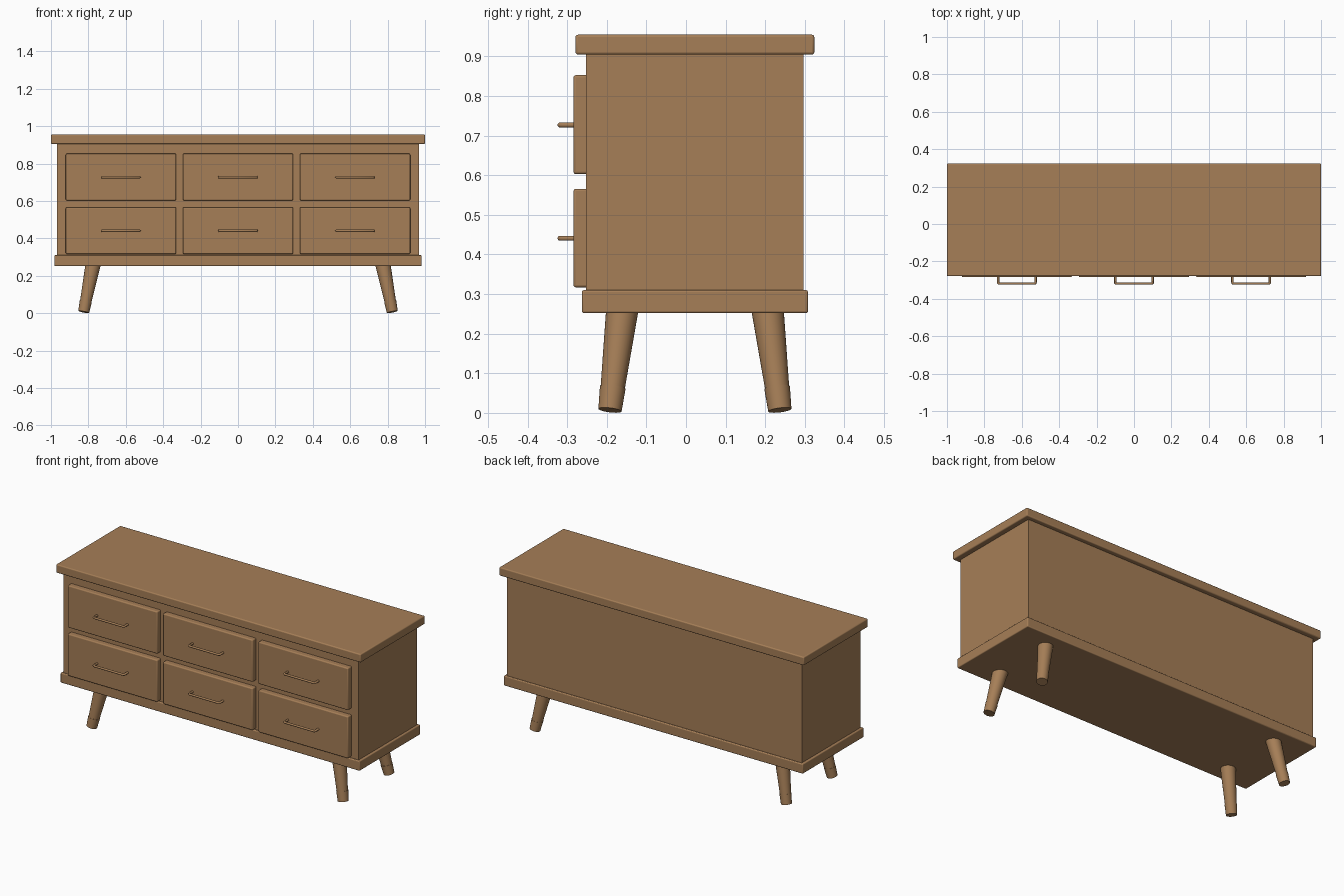
import bpy
from math import radians
from mathutils import Vector

cube = bpy.data.objects.get("Cube")
if cube:
    bpy.data.objects.remove(cube, do_unlink=True)

wood = bpy.data.materials.new("warm_wood")
wood.use_nodes = True
wood.diffuse_color = (0.38, 0.21, 0.095, 1)
wood.node_tree.nodes["Principled BSDF"].inputs["Base Color"].default_value = wood.diffuse_color

MID_Y = 0.0225          # depth centre of the cabinet body
DRAWER_FRONT = -0.284


def smooth(obj):
    bpy.ops.object.select_all(action='DESELECT')
    obj.select_set(True)
    bpy.context.view_layer.objects.active = obj
    bpy.ops.object.shade_smooth_by_angle(angle=radians(35))


def box(name, low, high, bevel=0.0):
    """Box between two corners with softly rounded edges."""
    low, high = Vector(low), Vector(high)
    bpy.ops.mesh.primitive_cube_add(size=1, location=(low + high) / 2)
    obj = bpy.context.object
    obj.name = name
    obj.scale = high - low
    bpy.ops.object.transform_apply(location=False, rotation=False, scale=True)
    obj.data.materials.append(wood)
    if bevel:
        mod = obj.modifiers.new("rounded_edges", 'BEVEL')
        mod.width = bevel
        mod.segments = 3
        smooth(obj)
    return obj


def tapered(name, start, end, r_start, r_end):
    """Round tapered rod from start to end."""
    start, end = Vector(start), Vector(end)
    axis = end - start
    bpy.ops.mesh.primitive_cone_add(vertices=32, radius1=r_start, radius2=r_end,
                                    depth=axis.length, location=(start + end) / 2)
    obj = bpy.context.object
    obj.name = name
    obj.rotation_mode = 'QUATERNION'
    obj.rotation_quaternion = axis.to_track_quat('Z', 'Y')
    obj.data.materials.append(wood)
    smooth(obj)
    return obj


def handle(name, x, z):
    """Slim bar pull bent from a round rod."""
    half, back, front = 0.1, DRAWER_FRONT + 0.004, -0.3185
    curve = bpy.data.curves.new(name, 'CURVE')
    curve.dimensions = '3D'
    curve.bevel_depth = 0.0065
    curve.bevel_resolution = 3
    spline = curve.splines.new('POLY')
    path = [(-half, back), (-half, front + 0.004), (-half + 0.004, front),
            (half - 0.004, front), (half, front + 0.004), (half, back)]
    spline.points.add(len(path) - 1)
    for point, (px, py) in zip(spline.points, path):
        point.co = (x + px, py, z, 1)
    curve.materials.append(wood)
    obj = bpy.data.objects.new(name, curve)
    bpy.context.collection.objects.link(obj)


# Cabinet body
box("top_board", (-1, -0.279, 0.905), (1, 0.324, 0.955), 0.006)
box("cabinet_body", (-0.968, -0.252, 0.30), (0.968, 0.297, 0.91))
box("base_board", (-0.982, -0.263, 0.252), (0.982, 0.308, 0.31), 0.005)

# Drawers with handles
for row, (bottom, top, grip) in {"lower": (0.317, 0.566, 0.441),
                                 "upper": (0.603, 0.853, 0.727)}.items():
    for side, x in {"right": -0.626, "middle": 0, "left": 0.626}.items():
        box(f"{row}_{side}_drawer", (x - 0.295, DRAWER_FRONT, bottom),
            (x + 0.295, -0.245, top), 0.006)
        handle(f"{row}_{side}_handle", x, grip)

# Splayed legs with foot caps
for end, sy in (("front", -1), ("back", 1)):
    for side, sx in (("right", -1), ("left", 1)):
        head = Vector((sx * 0.774, MID_Y + sy * 0.183, 0.265))
        foot = Vector((sx * 0.825, MID_Y + sy * 0.2145, 0.007))
        ankle = foot.lerp(head, 0.22)
        tapered(f"{end}_{side}_leg", foot.lerp(head, 0.02), head, 0.028, 0.041)
        tapered(f"{end}_{side}_foot_cap", foot, ankle, 0.0295, 0.0325)
